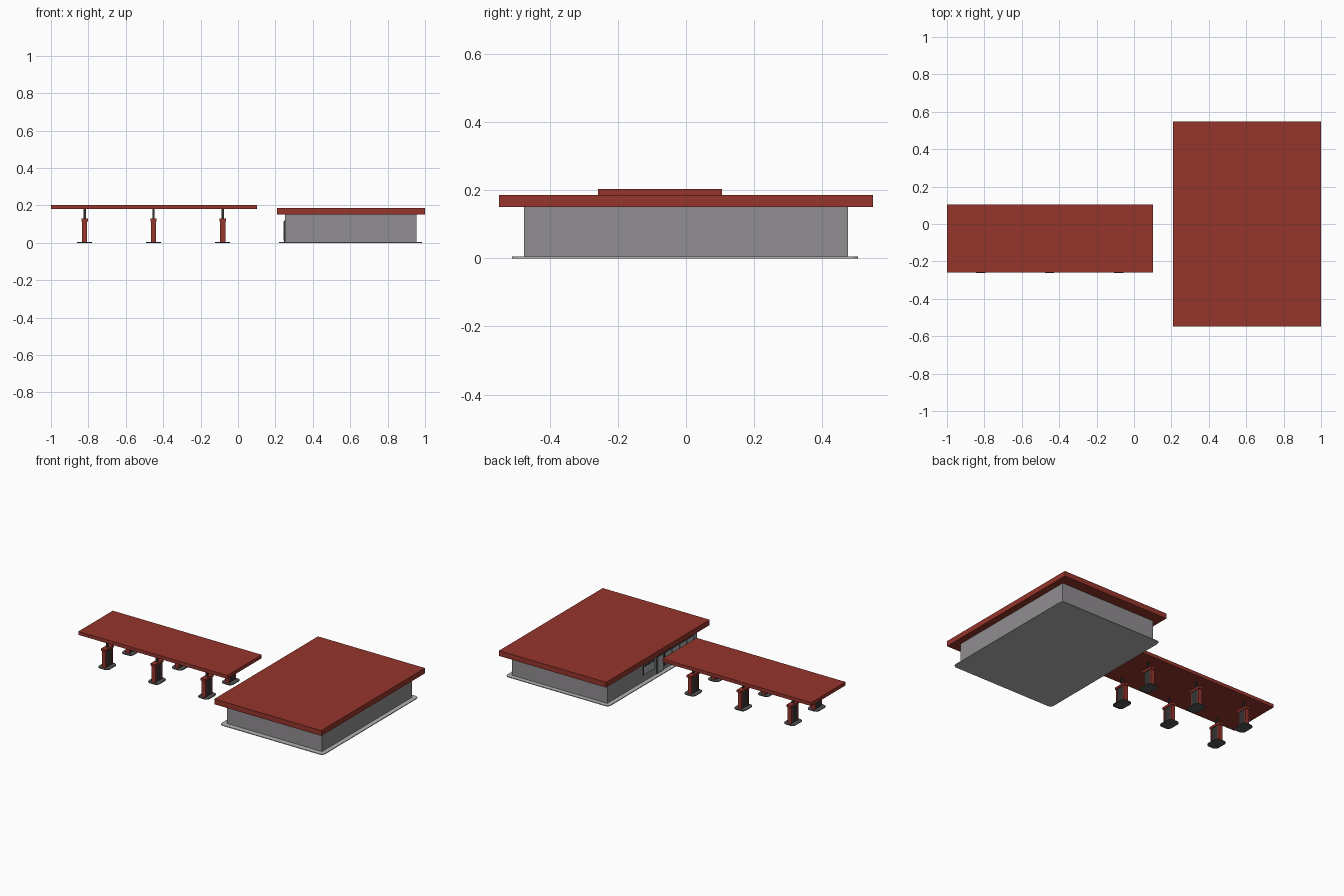
import bpy, bmesh, math

if "Cube" in bpy.data.objects:
    bpy.data.objects.remove(bpy.data.objects["Cube"])

def material(name, rgb):
    m = bpy.data.materials.new(name)
    m.diffuse_color = (*rgb, 1)
    m.use_nodes = True
    m.node_tree.nodes["Principled BSDF"].inputs["Base Color"].default_value = m.diffuse_color
    return m

RED = material("red_paint", (0.30, 0.035, 0.025))
DARK = material("dark_metal", (0.035, 0.035, 0.035))
ISLE = material("dark_concrete", (0.09, 0.09, 0.09))
WALL = material("wall_grey", (0.28, 0.27, 0.28))
PAVE = material("pavement", (0.45, 0.45, 0.45))
GLASS = material("glass", (0.38, 0.42, 0.42))

def finish(name, bm, mat):
    me = bpy.data.meshes.new(name)
    bm.to_mesh(me)
    bm.free()
    me.materials.append(mat)
    ob = bpy.data.objects.new(name, me)
    bpy.context.collection.objects.link(ob)
    return ob

def box(name, x, y, z, mat):
    """Box from (min, max) ranges on each axis."""
    bm = bmesh.new()
    bmesh.ops.create_cube(bm, size=1)
    for v in bm.verts:
        v.co = [r[0] + (c + 0.5) * (r[1] - r[0]) for c, r in zip(v.co, (x, y, z))]
    return finish(name, bm, mat)

def slab(name, x, y, z, radius, mat, steps=5):
    """Flat slab with rounded corners."""
    bm = bmesh.new()
    corners = [(x[1], y[1], 0), (x[0], y[1], 90), (x[0], y[0], 180), (x[1], y[0], 270)]
    cx, cy = sum(x) / 2, sum(y) / 2
    ring = []
    for px, py, start in corners:
        ox = px - math.copysign(radius, px - cx)
        oy = py - math.copysign(radius, py - cy)
        for i in range(steps + 1):
            a = math.radians(start + 90 * i / steps)
            ring.append(bm.verts.new((ox + radius * math.cos(a), oy + radius * math.sin(a), z[0])))
    face = bm.faces.new(ring)
    top = bmesh.ops.extrude_face_region(bm, geom=[face])["geom"]
    bmesh.ops.translate(bm, vec=(0, 0, z[1] - z[0]),
                        verts=[g for g in top if isinstance(g, bmesh.types.BMVert)])
    bmesh.ops.recalc_face_normals(bm, faces=bm.faces)
    return finish(name, bm, mat)

# Shop: pavement, walls, overhanging roof
slab("shop_pavement", (0.22, 0.985), (-0.51, 0.505), (0, 0.005), 0.025, PAVE)
box("shop_walls", (0.25, 0.955), (-0.475, 0.475), (0.004, 0.152), WALL)
box("shop_roof", (0.208, 1.0), (-0.548, 0.548), (0.15, 0.185), RED)

# Shop front facing the pumps: side window, door, row of panes
def glazed(name, y, z, panes):
    box(name + "_frame", (0.246, 0.252), y, z, DARK)
    w = (y[1] - y[0]) / panes
    for i in range(panes):
        a = y[0] + i * w
        box(f"{name}_pane_{i + 1}", (0.244, 0.25), (a + 0.005, a + w - 0.005),
            (z[0] + 0.006, z[1] - 0.006), GLASS)

glazed("side_window", (-0.025, 0.10), (0.05, 0.11), 1)
glazed("shop_door", (-0.115, -0.045), (0.005, 0.12), 1)
glazed("shop_window", (-0.43, -0.125), (0.03, 0.12), 4)

# Forecourt canopy
box("canopy", (-1.0, 0.102), (-0.258, 0.105), (0.18, 0.203), RED)

# Pumps on rounded islands: red end posts and cap, dark sides, pole to the canopy
for i, cx in enumerate((-0.82, -0.452, -0.082)):
    for row, cy in (("front", -0.21), ("back", 0.04)):
        tag = f"{row}_{i + 1}"
        slab("island_" + tag, (cx - 0.04, cx + 0.04), (cy - 0.053, cy + 0.053), (0, 0.005), 0.025, ISLE)
        box("pump_core_" + tag, (cx - 0.012, cx + 0.012), (cy - 0.03, cy + 0.03), (0.004, 0.116), DARK)
        for side, s in (("near", -1), ("far", 1)):
            y = sorted((cy + s * 0.028, cy + s * 0.038))
            box(f"pump_post_{side}_{tag}", (cx - 0.014, cx + 0.014), y, (0.004, 0.116), RED)
        box("pump_cap_" + tag, (cx - 0.017, cx + 0.017), (cy - 0.045, cy + 0.045), (0.115, 0.13), RED)
        box("canopy_pole_" + tag, (cx - 0.006, cx + 0.006), (cy - 0.006, cy + 0.006), (0.128, 0.182), DARK)
